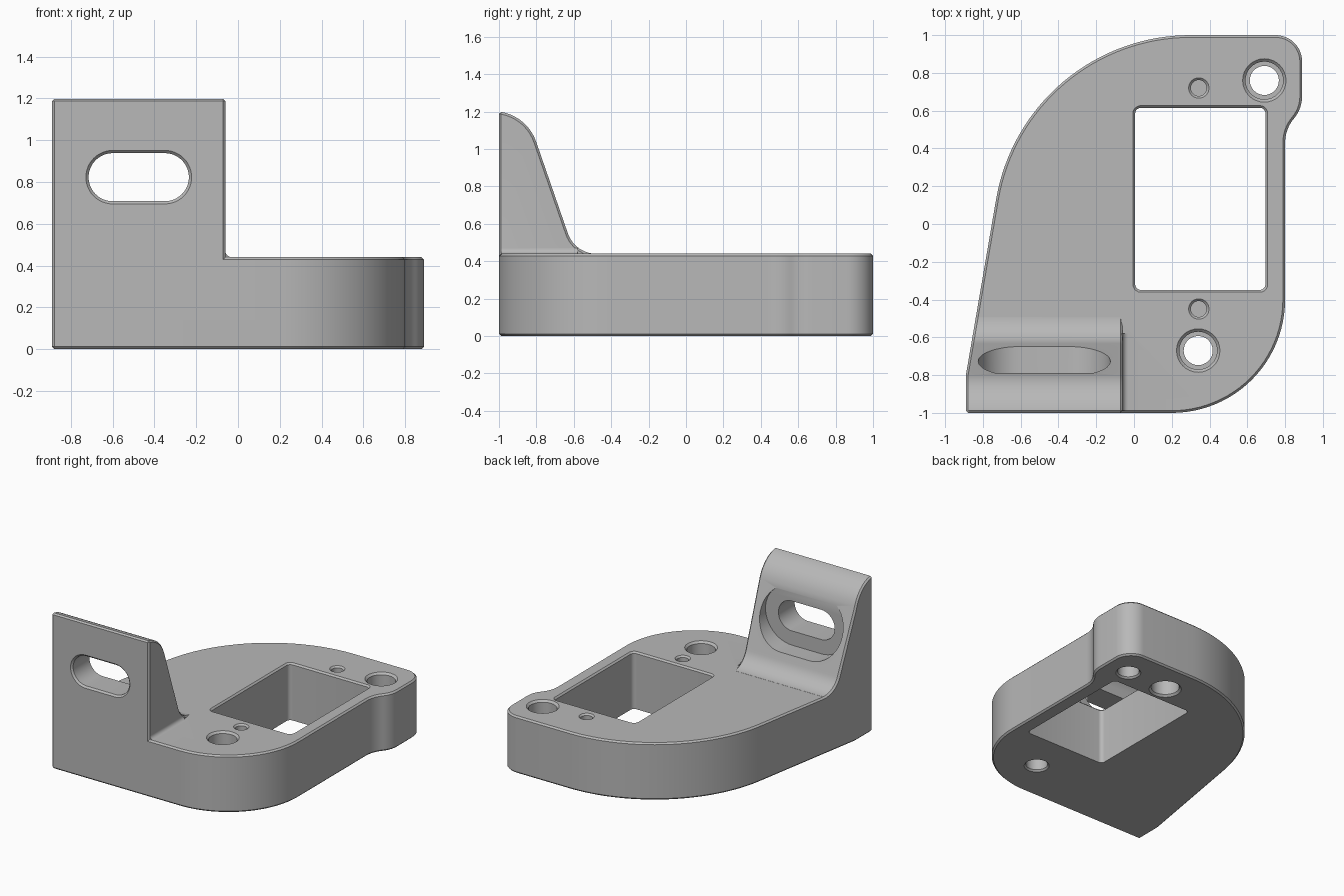
import bpy, bmesh
from math import sin, cos, radians
from mathutils import Vector

if "Cube" in bpy.data.objects:
    bpy.data.objects.remove(bpy.data.objects["Cube"])

grey = bpy.data.materials.new("light grey")
grey.use_nodes = True
grey.diffuse_color = (0.48, 0.48, 0.48, 1)
grey.node_tree.nodes["Principled BSDF"].inputs["Base Color"].default_value = (0.48, 0.48, 0.48, 1)

CH = 0.012   # edge chamfer
TOP = 0.44   # base height


def arc(cx, cy, r, a0, a1, n=12):
    angles = [radians(a0 + (a1 - a0) * i / n) for i in range(n + 1)]
    return [(cx + r * cos(a), cy + r * sin(a)) for a in angles]


def rounded(cx, cy, hx, hy, r, n=12):
    """Rounded rectangle; hx, hy reach the corner centres (both 0 = circle)."""
    pts = []
    for k, (sx, sy) in enumerate([(1, 1), (-1, 1), (-1, -1), (1, -1)]):
        pts += arc(cx + sx * hx, cy + sy * hy, r, 90 * k, 90 * k + 90, n)
    return [p for i, p in enumerate(pts)
            if (Vector(p) - Vector(pts[i - 1])).length > 1e-5]


def inset(loop, d):
    """Mitred inward offset of a counter-clockwise loop."""
    out = []
    for i, p in enumerate(loop):
        p, a, b = Vector(p), Vector(loop[i - 1]), Vector(loop[(i + 1) % len(loop)])
        u, v = (p - a).normalized(), (b - p).normalized()
        n1, n2 = Vector((-u.y, u.x)), Vector((-v.y, v.x))
        out.append(tuple(p + (n1 + n2) * d / (1 + n1.dot(n2))))
    return out


def loft(name, levels, axis="z"):
    """Solid through (level, loop) pairs stacked along an axis."""
    place = {"x": lambda a, b, l: (l, a, b),
             "y": lambda a, b, l: (a, l, b),
             "z": lambda a, b, l: (a, b, l)}[axis]
    bm = bmesh.new()
    rings = [[bm.verts.new(place(a, b, l)) for a, b in loop] for l, loop in levels]
    n = len(rings[0])
    bm.faces.new(rings[0])
    bm.faces.new(rings[-1])
    for r, s in zip(rings, rings[1:]):
        for i in range(n):
            j = (i + 1) % n
            bm.faces.new((r[i], r[j], s[j], s[i]))
    bmesh.ops.recalc_face_normals(bm, faces=bm.faces)
    mesh = bpy.data.meshes.new(name)
    bm.to_mesh(mesh)
    bm.free()
    mesh.materials.append(grey)
    ob = bpy.data.objects.new(name, mesh)
    bpy.context.collection.objects.link(ob)
    return ob


def activate(ob):
    bpy.ops.object.select_all(action="DESELECT")
    ob.select_set(True)
    bpy.context.view_layer.objects.active = ob


def combine(ob, other, operation):
    mod = ob.modifiers.new("combine", "BOOLEAN")
    mod.operation, mod.solver, mod.object = operation, "EXACT", other
    activate(ob)
    bpy.ops.object.modifier_apply(modifier=mod.name)
    bpy.data.objects.remove(other)


# Base plate: straight front, big rounded back, small lobe at the back corner
outline = ([(-0.89 + CH, -1)]
           + arc(0.2, -0.4, 0.6, -90, 0, 24)
           + arc(1.0, 0.43, 0.2, 180, 140, 8)
           + arc(0.706, 0.677, 0.184, -35, 0, 7)
           + arc(0.75, 0.86, 0.14, 0, 90)
           + arc(0.3, -0.045, 1.045, 90, 170.4, 32)
           + [(-0.89, -0.8), (-0.89, -1 + CH)])
small = inset(outline, CH)
bracket = loft("bracket_body", [(0, small), (CH, outline), (TOP - CH, outline), (TOP, small)])

# Upright plate: sloped side profile trimmed by the base outline
profile = ([(-1.1, 0.3), (-0.48, 0.3)]
           + arc(-0.48, 0.6, 0.16, 270, 199)
           + arc(-1.03, 0.96, 0.242, 19, 90)
           + [(-1.1, 1.202)])
upright = loft("upright", [(-1.1, profile), (-0.06, profile)], "x")
combine(upright, loft("column", [(0.2, outline), (1.4, outline)]), "INTERSECT")
bevel = upright.modifiers.new("chamfer", "BEVEL")
bevel.width, bevel.segments = CH, 1
bevel.limit_method, bevel.angle_limit = "ANGLE", radians(55)
bevel.use_clamp_overlap = False
activate(upright)
bpy.ops.object.modifier_apply(modifier=bevel.name)
combine(bracket, upright, "UNION")

# Small fillet where the upright's side meets the base
fillet = [(-0.08, TOP - 0.02), (-0.03, TOP - 0.02)] + arc(-0.03, TOP + 0.03, 0.03, 270, 180, 6) + [(-0.08, TOP + 0.03)]
combine(bracket, loft("side_fillet", [(-1 + CH, fillet), (-0.58, fillet)], "y"), "UNION")


def cut(levels, axis="z"):
    combine(bracket, loft("cutter", levels, axis), "DIFFERENCE")


# Rectangular window through the base
def window(grow):
    return rounded(0.351, 0.133, 0.315, 0.452, 0.03 + grow, 5)


cut([(-0.05, window(0)), (TOP - CH, window(0)), (TOP + 0.03, window(CH + 0.03))])


# Round holes given as (height, radius) steps
def bore(x, y, steps):
    cut([(z, rounded(x, y, 0, 0, r, 8)) for z, r in steps])


counterbore = [(-0.02, 0.109), (CH, 0.077), (0.2, 0.077), (0.2, 0.1),
               (TOP - 0.015, 0.1), (TOP + 0.02, 0.135)]
pilot = [(0.19, 0.042), (TOP - CH, 0.042), (TOP + 0.02, 0.074)]
bore(0.69, 0.76, counterbore)
bore(0.34, -0.67, counterbore)
bore(0.343, 0.72, pilot)
bore(0.343, -0.45, pilot)
bore(0.34, 0.75, [(-0.02, 0.135), (0.015, 0.1), (0.15, 0.1)])  # blind pocket underneath


# Slot through the upright, with a wider recess behind it
def slot(r):
    return rounded(-0.475, 0.823, 0.125, 0, r)


cut([(-0.79, slot(0.225)), (-0.4, slot(0.225))], "y")
cut([(-1.02, slot(0.148)), (-0.987, slot(0.115)), (-0.7, slot(0.115))], "y")

activate(bracket)
bpy.ops.object.shade_smooth_by_angle(angle=radians(25))
